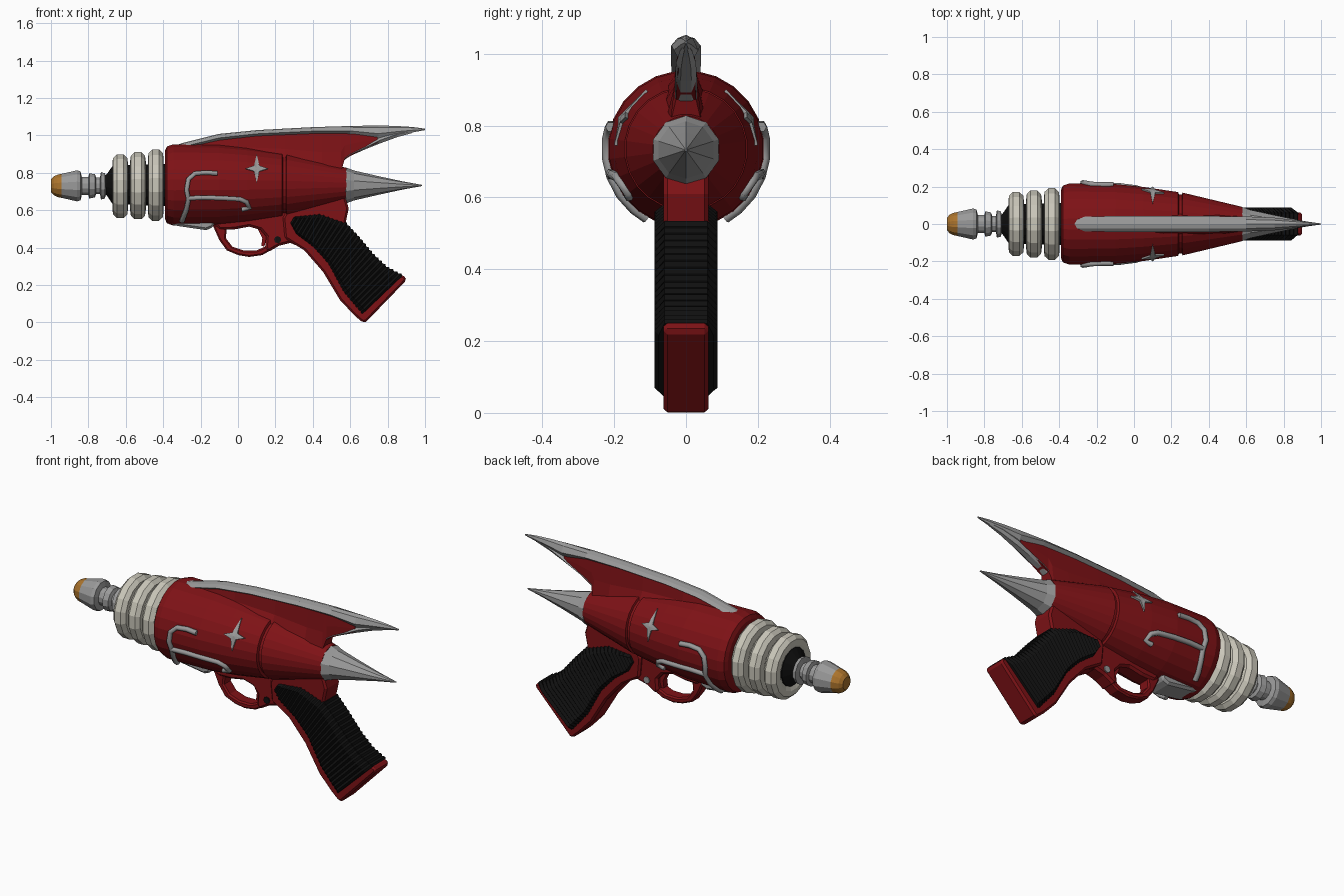
import bpy, bmesh, math
from mathutils import Vector

cube = bpy.data.objects.get("Cube")
if cube:
    bpy.data.objects.remove(cube, do_unlink=True)


def material(name, rgb):
    m = bpy.data.materials.new(name)
    m.use_nodes = True
    m.diffuse_color = (*rgb, 1)
    bsdf = next(n for n in m.node_tree.nodes if n.type == "BSDF_PRINCIPLED")
    bsdf.inputs["Base Color"].default_value = (*rgb, 1)
    bsdf.inputs["Roughness"].default_value = 0.6
    return m


RED = material("deep red", (0.21, 0.006, 0.008))
GREY = material("metal grey", (0.32, 0.32, 0.32))
CREAM = material("cream", (0.59, 0.57, 0.49))
GOLD = material("amber", (0.40, 0.17, 0.025))
BLACK = material("black", (0.005, 0.005, 0.005))
AXIS = 0.735


def finish(name, bm, mat):
    bmesh.ops.recalc_face_normals(bm, faces=bm.faces)
    mesh = bpy.data.meshes.new(name)
    bm.to_mesh(mesh)
    bm.free()
    mesh.materials.append(mat)
    obj = bpy.data.objects.new(name, mesh)
    bpy.context.collection.objects.link(obj)
    return obj


def loft(name, rings, mat):
    """Skin a row of closed sections and cap both ends."""
    bm = bmesh.new()
    rows = [[bm.verts.new(p) for p in ring] for ring in rings]
    for a, b in zip(rows, rows[1:]):
        for i in range(len(a)):
            j = (i + 1) % len(a)
            bm.faces.new((a[i], a[j], b[j], b[i]))
    bm.faces.new(rows[0])
    bm.faces.new(rows[-1])
    return finish(name, bm, mat)


def lathe(name, profile, mat, sides=16, zc=AXIS):
    """Turn (x, radius) pairs around the barrel axis."""
    angles = [2 * math.pi * (i + 0.5) / sides for i in range(sides)]
    return loft(name, [[(x, r * math.cos(a), zc + r * math.sin(a)) for a in angles]
                       for x, r in profile], mat)


def prism(name, outline, half, mat, bevel=0.012):
    """Side outline in x, z given thickness across y."""
    obj = loft(name, [[(x, y, z) for x, z in outline] for y in (-half, half)], mat)
    if bevel:
        mod = obj.modifiers.new("soft edges", "BEVEL")
        mod.width = bevel
        mod.segments = 1
        mod.limit_method = "ANGLE"
        mod.angle_limit = math.radians(50)
    return obj


def along(points, t):
    """Point at fraction t of a polyline's length."""
    pts = [Vector(p) for p in points]
    lengths = [(b - a).length for a, b in zip(pts, pts[1:])]
    d = t * sum(lengths)
    for a, b, l in zip(pts, pts[1:], lengths):
        if d <= l:
            return a.lerp(b, d / l)
        d -= l
    return pts[-1]


def radius(x):
    for (xa, ra), (xb, rb) in zip(BODY, BODY[1:]):
        if xa <= x <= xb:
            return ra + (rb - ra) * (x - xa) / (xb - xa)
    return BODY[-1][1]


def on_body(x, z, side, lift=0.0):
    """Project a side-view point onto the hull."""
    r = radius(x)
    s = max(-1, min(1, (z - AXIS) / r))
    c = math.sqrt(1 - s * s)
    return (x, side * (r + lift) * c, AXIS + (r + lift) * s)


# Hull with a seam groove, and the tail spike
BODY = [(-0.39, 0.185), (-0.38, 0.207), (-0.345, 0.219), (-0.1, 0.215), (0.05, 0.2),
        (0.236, 0.172), (0.24, 0.158), (0.256, 0.158), (0.26, 0.169), (0.58, 0.092)]
lathe("hull", BODY, RED, 24)
lathe("tail_spike", [(0.57, 0.085), (0.578, 0.096), (0.62, 0.08), (0.75, 0.05),
                     (0.88, 0.022), (0.985, 0.003)], GREY, 10, 0.732)

# Cooling rings around a dark core
lathe("ring_core", [(-0.71, 0.05), (-0.7, 0.06), (-0.67, 0.105), (-0.38, 0.115)], BLACK, 16)
for i, (x, r) in enumerate(((-0.63, 0.174), (-0.535, 0.183), (-0.44, 0.195))):
    lathe(f"cooling_ring_{i + 1}", [(x - 0.03, r - 0.08), (x - 0.042, r - 0.05),
          (x - 0.038, r - 0.02), (x - 0.018, r), (x + 0.018, r), (x + 0.038, r - 0.02),
          (x + 0.042, r - 0.05), (x + 0.03, r - 0.08)], CREAM, 16, 0.728 + 0.003 * i)

# Stepped nozzle and its glowing tip
lathe("nozzle", [(-0.945, 0.066), (-0.86, 0.086), (-0.842, 0.08), (-0.835, 0.05),
                 (-0.8, 0.05), (-0.795, 0.07), (-0.765, 0.064), (-0.758, 0.045),
                 (-0.738, 0.045), (-0.733, 0.076), (-0.712, 0.07), (-0.705, 0.045),
                 (-0.66, 0.045)], GREY, 12, 0.73)
lathe("nozzle_tip", [(-1.0, 0.035), (-0.985, 0.052), (-0.965, 0.062), (-0.94, 0.067)],
      GOLD, 12, 0.73)

# Dorsal fin: red web flaring into the hull: x, base z, top z, base half width
web = []
for x, low, top, flare in ((-0.35, 0.88, 0.925, 0.05), (-0.2, 0.89, 0.965, 0.075),
                           (0, 0.88, 0.995, 0.08), (0.25, 0.84, 1.015, 0.075),
                           (0.45, 0.80, 1.02, 0.06), (0.55, 0.80, 1.02, 0.045),
                           (0.57, 0.872, 1.02, 0.028), (0.65, 0.918, 1.01, 0.026),
                           (0.745, 0.96, 0.995, 0.022)):
    mid = low + (top - low) * 0.5
    half = min(flare, 0.032)
    web.append([(x, -flare, low), (x, -half, mid), (x, -0.022, top),
                (x, 0.022, top), (x, half, mid), (x, flare, low)])
loft("fin_web", web, RED)


def rail(name, stations):
    """Rounded bar from x, bottom, top and half width."""
    rings = []
    for x, low, top, w in stations:
        h = top - low
        rings.append([(x, -w * 0.5, low), (x, -w, low + h * 0.4), (x, -w * 0.6, low + h * 0.85),
                      (x, 0, top), (x, w * 0.6, low + h * 0.85), (x, w, low + h * 0.4),
                      (x, w * 0.5, low)])
    loft(name, rings, GREY)


rail("fin_crest", [(-0.365, 0.91, 0.935, 0.025), (-0.3, 0.925, 0.958, 0.04),
                   (-0.1, 0.972, 1.008, 0.042), (0.1, 0.995, 1.028, 0.042),
                   (0.4, 1.008, 1.044, 0.042), (0.6, 1.006, 1.05, 0.04),
                   (0.75, 0.98, 1.053, 0.034), (0.85, 1.0, 1.05, 0.022),
                   (0.93, 1.015, 1.045, 0.012), (1.0, 1.028, 1.036, 0.003)])
rail("fin_rear_trim", [(0.555, 0.858, 0.878, 0.03), (0.6, 0.89, 0.91, 0.03),
                       (0.68, 0.925, 0.948, 0.03), (0.76, 0.957, 1.0, 0.028),
                       (0.85, 0.99, 1.03, 0.018), (0.93, 1.012, 1.035, 0.008)])

# Side trim and four-pointed badge, one set on each flank
TRIM = {
    "hook": [(-0.11, 0.795), (-0.17, 0.8), (-0.23, 0.795), (-0.265, 0.765), (-0.275, 0.71),
             (-0.265, 0.66), (-0.275, 0.61), (-0.29, 0.57), (-0.3, 0.545)],
    "sweep": [(-0.265, 0.665), (-0.18, 0.668), (-0.08, 0.665), (0.01, 0.66), (0.045, 0.645),
              (0.06, 0.615), (0.02, 0.605)],
}
for side, label in ((-1, "front"), (1, "back")):
    for part, path in TRIM.items():
        cu = bpy.data.curves.new(f"trim_{part}_{label}", "CURVE")
        cu.dimensions = "3D"
        cu.bevel_depth = 0.014
        cu.bevel_resolution = 1
        cu.use_fill_caps = True
        sp = cu.splines.new("POLY")
        sp.points.add(len(path) - 1)
        for p, (x, z) in zip(sp.points, path):
            p.co = (*on_body(x, z, side, 0.004), 1)
        cu.materials.append(GREY)
        bpy.context.collection.objects.link(bpy.data.objects.new(cu.name, cu))
    bm = bmesh.new()
    centre = bm.verts.new(on_body(0.1, 0.82, side, 0.009))
    tips = []
    for i in range(8):
        reach = 0.02 if i % 2 else (0.075 if i in (2, 6) else 0.06)
        a = math.pi * i / 4
        x, z = 0.1 + reach * math.cos(a), 0.82 + reach * math.sin(a)
        tips.append([bm.verts.new(on_body(x, z, side, lift)) for lift in (0.008, -0.004)])
    for a, b in zip(tips, tips[1:] + tips[:1]):
        bm.faces.new((centre, a[0], b[0]))
        bm.faces.new((a[0], a[1], b[1], b[0]))
    finish(f"star_badge_{label}", bm, GREY)

# Underside: metal block, frame, guard loop, trigger and pin
prism("under_block", [(-0.37, 0.56), (-0.36, 0.525), (-0.32, 0.515), (-0.17, 0.493),
                      (-0.13, 0.51), (-0.12, 0.57)], 0.065, GREY)
prism("frame", [(-0.16, 0.57), (-0.1, 0.495), (-0.02, 0.497), (0.06, 0.512), (0.12, 0.495),
                (0.15, 0.46), (0.145, 0.40), (0.16, 0.375), (0.22, 0.41), (0.28, 0.425),
                (0.36, 0.39), (0.42, 0.64), (-0.1, 0.62)], 0.045, RED)
prism("trigger_guard", [(-0.14, 0.53), (-0.1, 0.44), (-0.06, 0.385), (0, 0.36), (0.06, 0.35),
                        (0.13, 0.36), (0.2, 0.4), (0.145, 0.405), (0.1, 0.385), (0.03, 0.385),
                        (-0.03, 0.405), (-0.065, 0.45), (-0.06, 0.5)], 0.036, RED, 0.008)
prism("trigger", [(0.1, 0.51), (0.13, 0.45), (0.125, 0.41), (0.14, 0.405), (0.16, 0.47)],
      0.018, RED, 0)
for side, label, mat in ((-1, "front", BLACK), (1, "back", GREY)):
    loft(f"frame_pin_{label}", [[(0.212 + 0.019 * math.cos(i * math.pi / 4), side * y,
         0.442 + 0.019 * math.sin(i * math.pi / 4)) for i in range(8)]
        for y in (0.04, 0.051)], mat)

# Grip core with butt plate
prism("grip_core", [(0.24, 0.56), (0.25, 0.45), (0.355, 0.385), (0.455, 0.27), (0.545, 0.12),
                    (0.62, 0.04), (0.665, 0.0), (0.685, 0.003), (0.9, 0.225), (0.895, 0.245),
                    (0.8, 0.275), (0.7, 0.36), (0.6, 0.48), (0.575, 0.53), (0.592, 0.61),
                    (0.57, 0.68), (0.3, 0.66)], 0.062, RED)

# Ribbed black grip wrap
fore = [(0.28, 0.53), (0.31, 0.47), (0.4, 0.4), (0.48, 0.31), (0.56, 0.16), (0.66, 0.04)]
aft = [(0.3, 0.565), (0.44, 0.582), (0.58, 0.535), (0.65, 0.46), (0.73, 0.365),
       (0.8, 0.3), (0.885, 0.255)]
ribs = []
COUNT = 56
for i in range(COUNT + 1):
    f, b = along(fore, i / COUNT), along(aft, i / COUNT)
    w = 0.088 if i % 2 else 0.076
    b = b.lerp(f, 0 if i % 2 else 0.03)
    half = [(0.0, 0.055), (0.1, w), (0.85, w), (1.0, 0.06)]
    ring = [(f.lerp(b, s), y) for s, y in half] + [(f.lerp(b, s), -y) for s, y in reversed(half)]
    ribs.append([(p.x, y, p.y) for p, y in ring])
loft("grip_wrap", ribs, BLACK)
